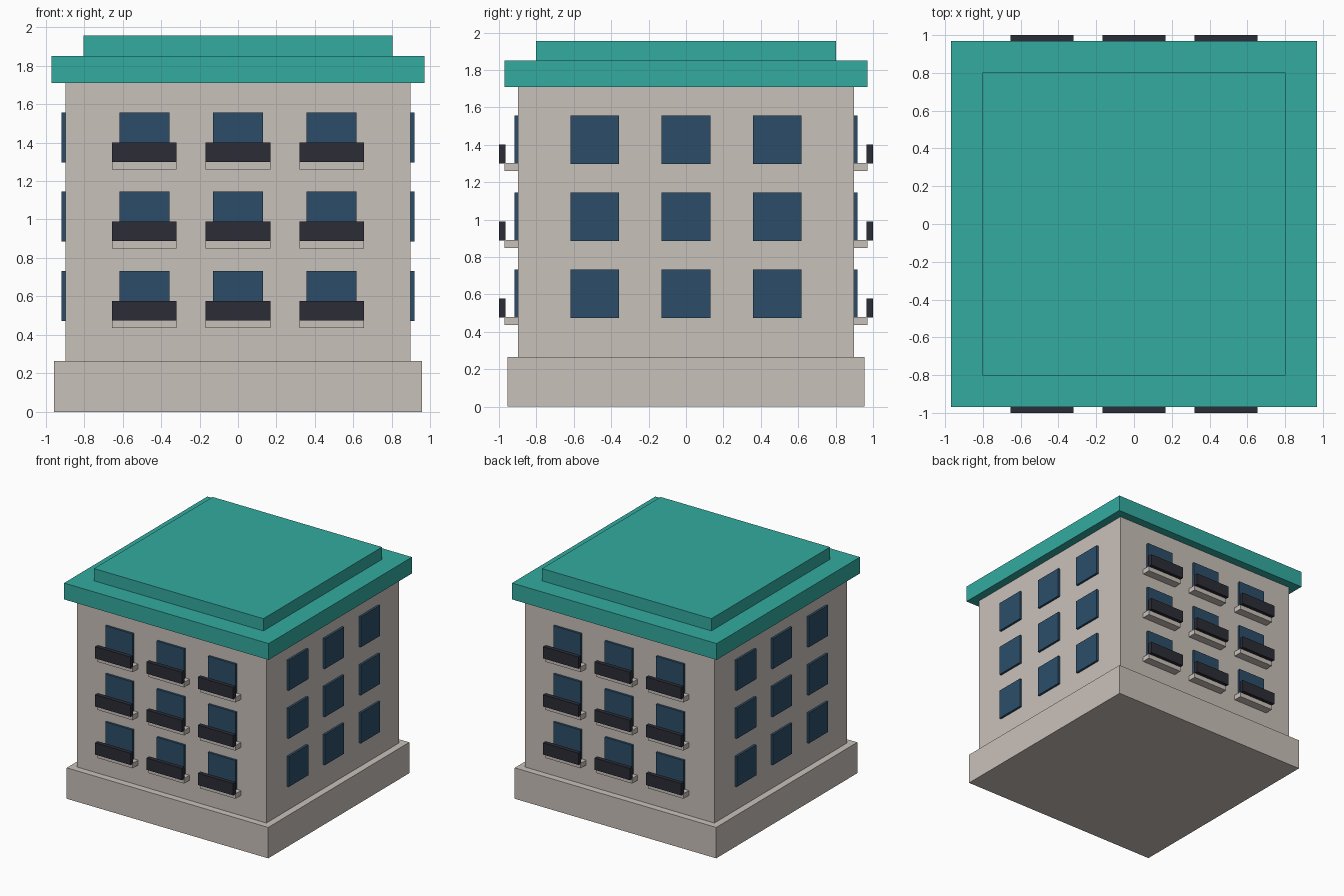
import bpy
import bmesh
from mathutils import Matrix, Vector
from math import pi

cube = bpy.data.objects.get("Cube")
if cube:
    bpy.data.objects.remove(cube, do_unlink=True)


def material(name, rgb):
    mat = bpy.data.materials.new(name)
    mat.use_nodes = True
    mat.diffuse_color = (*rgb, 1)
    mat.node_tree.nodes["Principled BSDF"].inputs["Base Color"].default_value = (*rgb, 1)
    return mat


stone = material("warm stone", (0.584, 0.533, 0.491))
teal = material("teal roof", (0.033, 0.407, 0.352))
glass = material("blue glass", (0.025, 0.076, 0.141))
iron = material("dark railing", (0.025, 0.025, 0.037))


def box(name, mat, x, y, z, turn=0):
    """Box from (min, max) ranges, turned about the vertical axis."""
    lo, hi = Vector((x[0], y[0], z[0])), Vector((x[1], y[1], z[1]))
    bm = bmesh.new()
    bmesh.ops.create_cube(bm, size=1)
    bm.transform(Matrix.Rotation(turn, 4, "Z")
                 @ Matrix.Translation((lo + hi) / 2)
                 @ Matrix.Diagonal((*(hi - lo), 1)))
    mesh = bpy.data.meshes.new(name)
    bm.to_mesh(mesh)
    bm.free()
    mesh.materials.append(mat)
    obj = bpy.data.objects.new(name, mesh)
    bpy.context.collection.objects.link(obj)
    return obj


def tier(name, mat, half, z):
    box(name, mat, (-half, half), (-half, half), z)


# Stacked square tiers of the building
WALL = 0.897
tier("plinth", stone, 0.955, (0, 0.265))
tier("walls", stone, WALL, (0.265, 1.71))
tier("roof_cornice", teal, 0.97, (1.71, 1.85))
tier("roof_cap", teal, 0.803, (1.85, 1.955))

# Three by three windows on every side, balconies on front and back
sides = {"front": 0, "left": pi / 2, "back": pi, "right": -pi / 2}
for side, turn in sides.items():
    for floor in range(3):
        sill = 0.473 + 0.412 * floor
        for column in (-1, 0, 1):
            c = 0.487 * column
            tag = f"{side}_{floor + 1}_{column + 2}"
            box("window_" + tag, glass, (c - 0.13, c + 0.13),
                (-0.916, -WALL + 0.02), (sill, sill + 0.26), turn)
            if side in ("front", "back"):
                box("balcony_slab_" + tag, stone, (c - 0.168, c + 0.168),
                    (-0.97, -WALL + 0.02), (sill - 0.037, sill + 0.006), turn)
                box("balcony_railing_" + tag, iron, (c - 0.168, c + 0.168),
                    (-1, -0.964), (sill + 0.003, sill + 0.104), turn)
